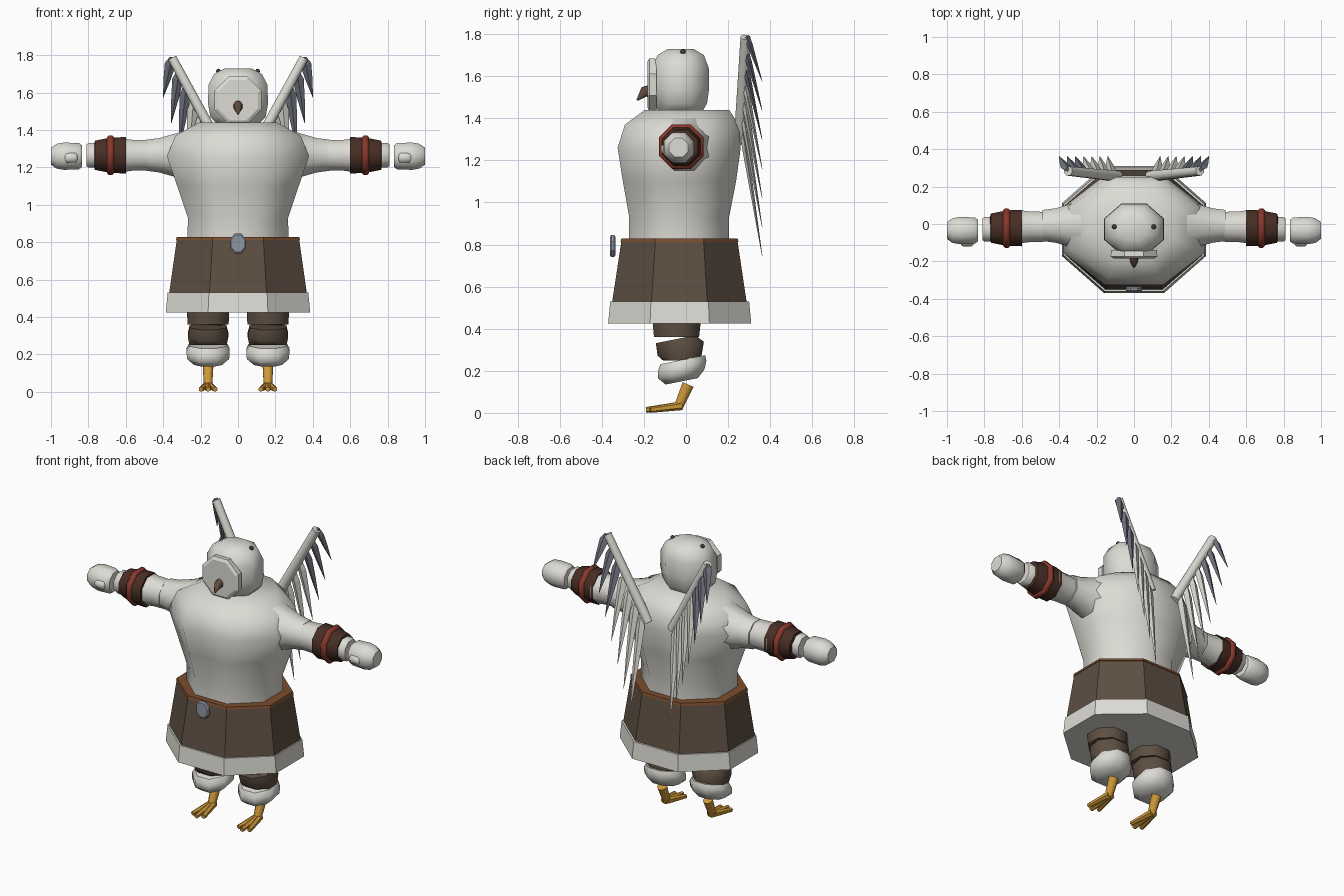
import bpy, bmesh
from math import pi, cos, sin, radians
from mathutils import Vector

if "Cube" in bpy.data.objects:
    bpy.data.objects.remove(bpy.data.objects["Cube"])


def material(name, r, g, b):
    m = bpy.data.materials.new(name)
    m.use_nodes = True
    m.diffuse_color = (r, g, b, 1)
    bsdf = m.node_tree.nodes["Principled BSDF"]
    bsdf.inputs["Base Color"].default_value = (r, g, b, 1)
    bsdf.inputs["Roughness"].default_value = 0.8
    return m


WHITE = material("off white", 0.72, 0.71, 0.66)
BROWN = material("cloth brown", 0.11, 0.078, 0.054)
DARK = material("dark leather", 0.065, 0.027, 0.018)
RED = material("red cord", 0.25, 0.04, 0.025)
TRIM = material("tan trim", 0.2, 0.075, 0.027)
GOLD = material("foot gold", 0.62, 0.32, 0.04)
SLATE = material("slate feather", 0.17, 0.18, 0.22)
STEEL = material("buckle steel", 0.28, 0.3, 0.36)
BEAK = material("beak brown", 0.12, 0.07, 0.045)
EYE = material("eye grey", 0.05, 0.05, 0.06)


def loft(name, rings, mat, sides=8, smooth=50):
    """Skin rings of (centre, axis, half width, half depth); flats face the axes."""
    bm = bmesh.new()
    grow = 1 / cos(pi / sides) if sides > 4 else 1
    phase = pi / sides if sides > 4 else 0
    loops = []
    for centre, axis, a, b in rings:
        n = Vector(axis).normalized()
        ref = Vector((0, 1, 0)) if abs(n.x) > 0.8 else Vector((1, 0, 0))
        u = (ref - n * ref.dot(n)).normalized()
        v = n.cross(u)
        loop = []
        for i in range(sides):
            t = phase + 2 * pi * i / sides
            loop.append(bm.verts.new(Vector(centre) + u * a * grow * cos(t) + v * b * grow * sin(t)))
        loops.append(loop)
    for low, high in zip(loops, loops[1:]):
        for i in range(sides):
            j = (i + 1) % sides
            bm.faces.new((low[i], low[j], high[j], high[i]))
    bm.faces.new(loops[0])
    bm.faces.new(loops[-1])
    bmesh.ops.recalc_face_normals(bm, faces=bm.faces)
    mesh = bpy.data.meshes.new(name)
    bm.to_mesh(mesh)
    bm.free()
    mesh.materials.append(mat)
    obj = bpy.data.objects.new(name, mesh)
    bpy.context.collection.objects.link(obj)
    if smooth:
        bpy.ops.object.select_all(action="DESELECT")
        obj.select_set(True)
        bpy.context.view_layer.objects.active = obj
        bpy.ops.object.shade_smooth_by_angle(angle=radians(smooth))
    return obj


def upright(name, profile, mat, x=0, smooth=50):
    """Profile rows: z, half width, front y, back y."""
    return loft(name, [((x, (f + b) / 2, z), (0, 0, 1), w, (b - f) / 2)
                       for z, w, f, b in profile], mat, smooth=smooth)


def tube(name, start, end, r1, r2, mat, sides=8):
    axis = Vector(end) - Vector(start)
    return loft(name, [(start, axis, r1, r1), (end, axis, r2, r2)], mat, sides)


# Body and clothes
upright("torso", [(0.8, 0.27, -0.27, 0.205), (0.93, 0.268, -0.27, 0.205),
                  (1.1, 0.325, -0.3, 0.238), (1.26, 0.38, -0.325, 0.26),
                  (1.37, 0.335, -0.29, 0.25), (1.44, 0.21, -0.195, 0.205)], WHITE)
upright("skirt", [(0.5, 0.372, -0.355, 0.292), (0.816, 0.327, -0.307, 0.245)], BROWN, smooth=0)
upright("skirt_trim", [(0.813, 0.331, -0.311, 0.249), (0.829, 0.327, -0.307, 0.245)], TRIM, smooth=0)
upright("skirt_hem", [(0.425, 0.386, -0.37, 0.31), (0.53, 0.376, -0.36, 0.3)], WHITE, smooth=0)
loft("buckle", [((0, y, 0.793), (0, 1, 0), w, w * 1.2)
                for y, w in ((-0.362, 0.037), (-0.355, 0.044), (-0.342, 0.044), (-0.335, 0.037))],
     STEEL, smooth=0)

# Head
upright("head", [(1.42, 0.1, -0.12, 0.07), (1.47, 0.148, -0.155, 0.1),
                 (1.54, 0.16, -0.165, 0.11), (1.64, 0.158, -0.163, 0.108),
                 (1.7, 0.128, -0.135, 0.085), (1.73, 0.07, -0.085, 0.035)], WHITE)
loft("face_disc", [((0, y, 1.56), (0, 1, 0), w, w)
                   for y, w in ((-0.184, 0.108), (-0.174, 0.125), (-0.14, 0.122))], WHITE, smooth=0)
loft("beak", [((0, -0.17, 1.53), (0, -1, 0), 0.024, 0.03),
              ((0, -0.2, 1.525), (0, -1, -0.5), 0.022, 0.025),
              ((0, -0.232, 1.485), (0, -0.6, -1), 0.004, 0.004)], BEAK)

for side, s in (("left", 1), ("right", -1)):
    bpy.ops.mesh.primitive_uv_sphere_add(segments=10, ring_count=6, radius=0.013,
                                         location=(s * 0.105, -0.015, 1.715))
    eye = bpy.context.object
    eye.name = side + "_eye"
    eye.data.materials.append(EYE)

    # Arm: rows of x, radius
    def arm(name, rows, mat, y=-0.022, z=1.265, smooth=50):
        loft(side + name, [((s * x, y, z), (1, 0, 0), r, r) for x, r in rows], mat, smooth=smooth)

    arm("_shoulder", [(0.27, 0.138), (0.35, 0.112), (0.42, 0.092), (0.49, 0.083)], WHITE, -0.008)
    arm("_elbow", [(0.485, 0.08), (0.56, 0.082), (0.62, 0.09)], WHITE, -0.015)
    arm("_bracer", [(0.6, 0.097), (0.68, 0.095), (0.765, 0.078), (0.77, 0.06)], DARK)
    arm("_bracer_cord", [(0.662, 0.096), (0.673, 0.106), (0.69, 0.106), (0.7, 0.096)], RED)
    arm("_wrist", [(0.74, 0.066), (0.8, 0.066), (0.81, 0.058)], WHITE, -0.028)
    arm("_hand", [(0.834, 0.058), (0.85, 0.07), (0.93, 0.073), (0.97, 0.066), (1.0, 0.045)],
        WHITE, -0.035, 1.26)
    arm("_thumb", [(0.858, 0.02), (0.868, 0.029), (0.915, 0.029), (0.926, 0.02)], WHITE, -0.09, 1.252)

    # Leg with tilted padding
    x = s * 0.16
    tilt = (0, -0.2, 1)
    upright(side + "_thigh", [(0.36, 0.11, -0.152, 0.062), (0.5, 0.115, -0.165, 0.078)], BROWN, x)
    loft(side + "_calf", [((x, -0.05, 0.35), tilt, 0.098, 0.095),
                          ((x, -0.025, 0.305), (0, -0.3, 1), 0.108, 0.115),
                          ((x, -0.02, 0.25), (0, 0, 1), 0.1, 0.09)], BROWN)
    loft(side + "_ankle_cuff", [((x, -0.015, 0.253), tilt, 0.1, 0.108),
                                ((x, -0.018, 0.225), tilt, 0.115, 0.117),
                                ((x, -0.022, 0.185), tilt, 0.113, 0.112),
                                ((x, -0.02, 0.15), tilt, 0.075, 0.078)], WHITE)
    tube(side + "_shin", (x, 0.01, 0.135), (x, -0.035, 0.03), 0.028, 0.022, GOLD)
    for i, spread in enumerate((-0.038, 0, 0.038)):
        reach = -0.19 if spread == 0 else -0.17
        tube(f"{side}_toe_{i + 1}", (x + spread * 0.2, -0.02, 0.034),
             (x + spread, reach, 0.014), 0.018, 0.012, GOLD, 6)

    # Wing: feathers lengthen from the tip of the bar to its root
    root, tip = Vector((s * 0.085, 0.255, 1.29)), Vector((s * 0.352, 0.283, 1.785))
    tube(side + "_wing_bar", root, tip, 0.028, 0.024, WHITE)
    count = 7
    for i in range(count):
        f = i / (count - 1)
        start = tip.lerp(root, 0.02 + 0.88 * f) + Vector((s * 0.008, 0.008, 0.012))
        end = Vector((s * (0.4 - 0.26 * f), 0.362, 1.575 - 0.83 * f))
        axis = end - start
        loft(f"{side}_feather_{i + 1}",
             [(start, axis, 0.012, 0.012), (start + axis * 0.16, axis, 0.03, 0.014),
              (start + axis * 0.55, axis, 0.019, 0.008), (end, axis, 0.001, 0.001)],
             SLATE if i < 3 else WHITE, 4, 0)
